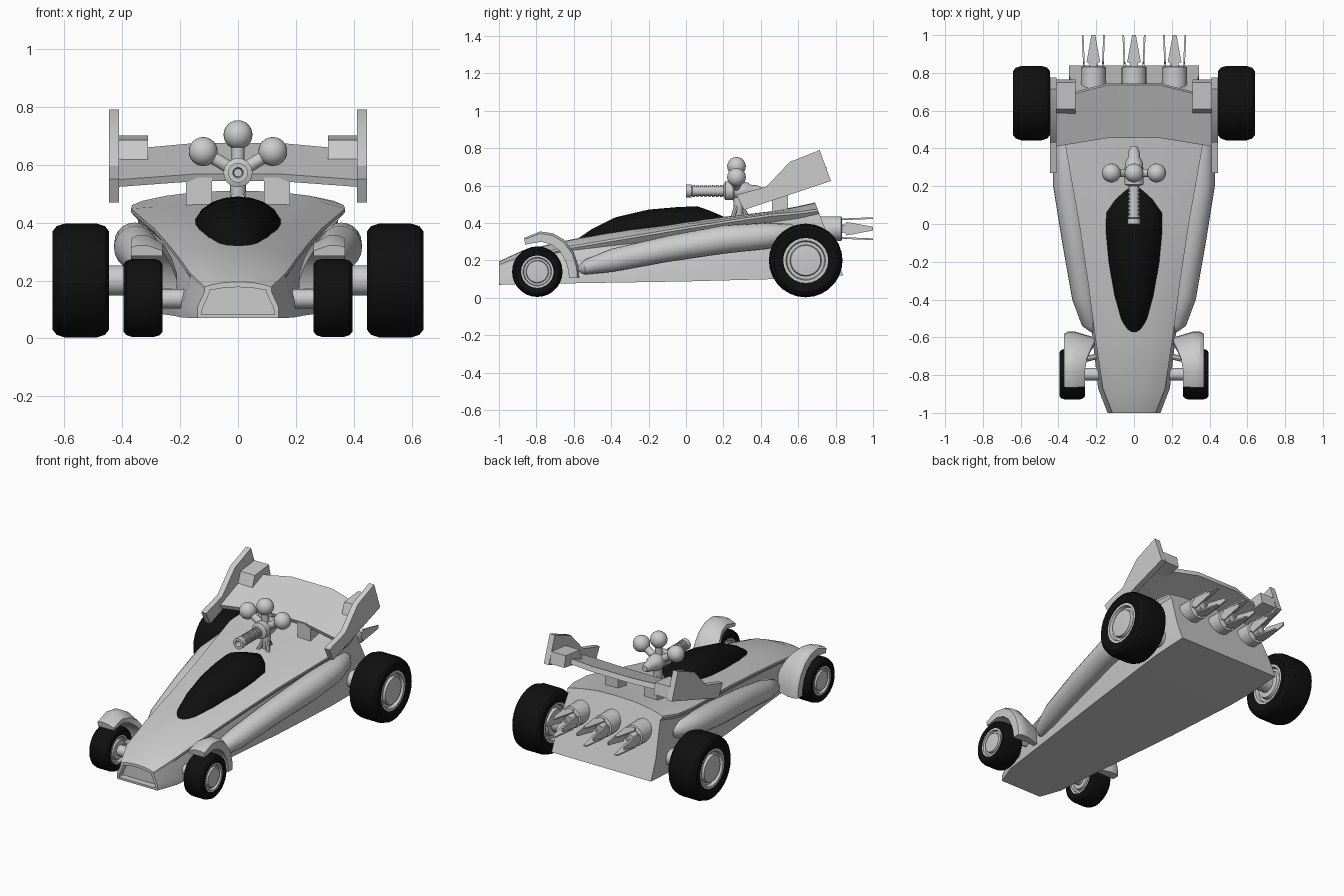
import bpy, bmesh, math
from mathutils import Vector

if "Cube" in bpy.data.objects:
    bpy.data.objects.remove(bpy.data.objects["Cube"])


def material(name, v):
    m = bpy.data.materials.new(name)
    m.diffuse_color = (v, v, v, 1)
    m.use_nodes = True
    m.node_tree.nodes["Principled BSDF"].inputs["Base Color"].default_value = m.diffuse_color
    return m


GREY = material("body grey", 0.6)
BLACK = material("black", 0.005)


def loft(name, rings, mat=GREY, inset=None):
    """Skin a list of closed rings and cap both ends; optionally recess the first cap."""
    bm = bmesh.new()
    vs = [[bm.verts.new(p) for p in r] for r in rings]
    n = len(rings[0])
    for a, b in zip(vs, vs[1:]):
        for i in range(n):
            j = (i + 1) % n
            bm.faces.new((a[i], a[j], b[j], b[i]))
    cap = bm.faces.new(vs[0][::-1])
    bm.faces.new(vs[-1])
    bmesh.ops.recalc_face_normals(bm, faces=bm.faces)
    if inset:
        bmesh.ops.inset_region(bm, faces=[cap], thickness=inset[0])
        r = bmesh.ops.extrude_discrete_faces(bm, faces=[cap])
        bmesh.ops.translate(bm, verts=r['faces'][0].verts, vec=(0, inset[1], 0))
        bm.normal_update()
    me = bpy.data.meshes.new(name)
    bm.to_mesh(me)
    bm.free()
    me.materials.append(mat)
    ob = bpy.data.objects.new(name, me)
    bpy.context.collection.objects.link(ob)
    return ob


def lathe(name, profile, centre, axis, mat=GREY, n=24):
    """Turn (radius, height) points round an axis."""
    q = Vector((0, 0, 1)).rotation_difference(Vector(axis))
    c = Vector(centre)
    return loft(name, [[c + q @ Vector((r * math.cos(2 * math.pi * i / n),
                                        r * math.sin(2 * math.pi * i / n), h))
                        for i in range(n)] for r, h in profile], mat)


def rod(name, a, b, r, n=16, r2=None):
    d = Vector(b) - Vector(a)
    return lathe(name, [(r, 0), (r2 or r, d.length)], a, d.normalized(), n=n)


def prism(name, yz, x0, x1, mat=GREY):
    return loft(name, [[(x, y, z) for y, z in yz] for x in (x0, x1)], mat)


def ball(name, c, r):
    k = 12
    lathe(name, [(max(r * math.sin(math.pi * i / k), 0.001), -r * math.cos(math.pi * i / k))
                 for i in range(k + 1)], c, (0, 0, 1))


# hull: y, bottom z, bottom half width, edge z, edge half width, crown z, groove
def hull_ring(y, zb, xb, ze, xe, zc, g, shear=0):
    h = ze - zb
    half = [(xb, zb), (xb, zb + h * .35), (xe - g, ze - .015 - g), (xe, ze - .012), (xe, ze),
            (xe * .75, ze + (zc - ze) * .5), (xe * .4, ze + (zc - ze) * .9)]
    pts = half + [(0, zc)] + [(-x, z) for x, z in half[::-1]]
    return [(x, y + shear * (zc - z), z) for x, z in pts]


loft("hull", [hull_ring(*a) for a in (
    (-1.0, .07, .14, .178, .115, .195, 0),
    (-.87, .072, .19, .225, .165, .255, 0),
    (-.6, .078, .22, .28, .205, .315, .01),
    (-.3, .083, .255, .33, .245, .37, .025),
    (0, .088, .29, .38, .29, .41, .03),
    (.45, .1, .335, .448, .37, .462, .03),
    (.6, .108, .345, .46, .365, .49, .02),
    (.69, .12, .345, .475, .33, .51, .01, .385))], inset=(.018, .04))

# cockpit canopy: y, half width, base z, top z
rings = []
for y, w, zb, zt in ((-.585, .045, .27, .312), (-.5, .08, .28, .37), (-.38, .11, .29, .43),
                     (-.2, .14, .32, .472), (-.05, .155, .34, .485), (.06, .155, .36, .49),
                     (.13, .11, .38, .465), (.2, .035, .4, .435)):
    rings.append([(w * math.cos(math.pi * i / 10), y, zb + (zt - zb) * math.sin(math.pi * i / 10) ** .8)
                  if 0 < i < 10 else (w * math.cos(math.pi * i / 10), y, zb) for i in range(11)])
loft("canopy", rings, BLACK)


def wheel(tag, s, x0, x1, y, z, r, rim):
    """Black tyre with a recessed grey rim and a raised hub on both sides."""
    w = (x1 - x0) / 2
    c = (s * (x0 + x1) / 2, y, z)
    half = [(rim, w * .6), (rim, w * .88), (rim * 1.2, w), (r * .86, w), (r * .95, w * .86), (r, w * .55)]
    lathe(tag + "_tyre", [(a, -h) for a, h in half] + [(a, h) for a, h in half[::-1]],
          c, (1, 0, 0), BLACK, 28)
    hub = [(rim * .45, w * .93), (rim * .68, w * .9), (rim * .72, w * .7), (rim * .85, w * .7),
           (rim * .9, w * .9), (rim * 1.02, w * .9)]
    lathe(tag + "_rim", [(a, -h) for a, h in hub] + [(a, h) for a, h in hub[::-1]], c, (1, 0, 0))


for s, side in ((-1, "left"), (1, "right")):
    # wheels and axles
    wheel(side + "_front", s, .26, .395, -.795, .14, .135, .085)
    wheel(side + "_rear", s, .445, .64, .64, .2, .197, .118)
    rod(side + "_front_axle", (s * .12, -.795, .137), (s * .28, -.795, .137), .033)
    rod(side + "_rear_axle", (s * .3, .64, .2), (s * .47, .64, .2), .052)
    rod(side + "_steering_arm", (s * .15, -.69, .15), (s * .28, -.72, .16), .016, 8)

    # rounded side pod
    rings = []
    for y, x, z, r in ((-.575, .21, .155, .015), (-.54, .235, .165, .04), (-.4, .265, .2, .062),
                       (-.1, .31, .262, .07), (.2, .352, .312, .076), (.42, .357, .33, .07),
                       (.56, .34, .34, .055), (.62, .32, .34, .03)):
        rings.append([(s * (x + r * math.cos(i * math.pi / 10)), y, z + r * math.sin(i * math.pi / 10))
                      for i in range(20)])
    loft(side + "_pod", rings)

    # front fender: outer path, inner path, inner edge x
    rings = []
    for yo, zo, yi, zi, xi in ((-.865, .32, -.86, .285, .26), (-.78, .355, -.775, .30, .26),
                               (-.71, .345, -.72, .285, .25), (-.65, .31, -.675, .25, .23),
                               (-.6, .245, -.645, .2, .21), (-.575, .17, -.63, .15, .21),
                               (-.57, .105, -.625, .105, .22)):
        ym, zm = (yo + yi) / 2, (zo + zi) / 2
        rings.append([(s * .37, yi, zi), (s * .37, yo * .8 + yi * .2, zo * .8 + zi * .2), (s * .35, yo, zo),
                      (s * .31, yo, zo), (s * xi, ym, zm), (s * xi, yi, zi)])
    loft(side + "_front_fender", rings)

    # rear wing end plate, inner wedge and strut
    prism(side + "_wing_end_plate", [(.27, .55), (.43, .595), (.555, .727), (.715, .79),
                                     (.775, .625), (.31, .47)], s * .41, s * .445)
    prism(side + "_wing_wedge", [(.58, .6), (.61, .685), (.75, .7), (.765, .63)], s * .31, s * .415)
    prism(side + "_wing_strut", [(.46, .44), (.46, .57), (.545, .6), (.545, .44)], s * .09, s * .18)

# rear wing, rising to the back and swept forward at the tips
rings = []
for x in (-.415, -.28, -.14, 0, .14, .28, .415):
    t = max(0, abs(x) - .14) / .275
    yf, yr, zf, zr = .455 - .045 * t, .735 - .07 * t, .568 - .02 * t, .675 - .025 * t
    rings.append([(x, yf, zf), (x, yr, zr), (x, yr + .01, zr - .03), (x, yf + .01, zf - .025)])
loft("rear_wing", rings)

# roof gun: ribbed barrel, housing, tail and stand
GZ = .572
prof = []
for i in range(8):
    h = .035 + i * .021
    prof += [(.032, h), (.032, h + .012), (.026, h + .012), (.026, h + .021)]
lathe("gun_barrel", [(.014, .04), (.018, 0), (.034, 0), (.034, .03), (.026, .03)] + prof, (0, 0, GZ), (0, 1, 0))
lathe("gun_housing", [(.03, 0), (.05, .01), (.05, .05), (.042, .06), (.05, .09), (.045, .13), (.032, .15),
                      (.03, .18), (.018, .21)], (0, .2, GZ), (0, 1, 0))
rod("gun_stand", (0, .28, .44), (0, .28, .55), .022, r2=.03)
for x, y in ((-.035, .25), (.035, .25), (0, .33)):
    rod("gun_stand_foot", (x, y, .43), (x * .3, .28 + (y - .28) * .3, .495), .012, 8)

# gun ammunition spheres on arms
for x, z in ((-.12, .645), (0, .703), (.12, .645)):
    ball("gun_sphere", (x, .27, z), .05)
    rod("gun_arm", (0, .27, GZ), (x, .27, z), .022)

# three thrusters with four petals each
for x in (-.215, 0, .215):
    lathe("thruster_base", [(.066, -.06), (.066, .085), (.055, .09), (.04, .09), (.03, .05)], (x, .745, .37),
          (0, 1, 0), n=20)
    rod("thruster_core", (x, .76, .37), (x, .86, .37), .028, r2=.02)
    for k in range(4):
        ca, sa = math.cos(k * math.pi / 2), math.sin(k * math.pi / 2)
        outline = [(-.02, .81), (-.02, .85), (-.036, .858), (-.01, 1.0), (.01, 1.0), (.036, .858), (.02, .85),
                   (.02, .81)]
        loft("thruster_petal", [[(x + ca * (r + (y - .9) * .04) - sa * u, y, .37 + sa * (r + (y - .9) * .04) + ca * u)
                                 for u, y in outline] for r in (.048, .057)])

# smooth the round parts, keep hard edges
for ob in bpy.context.collection.objects:
    ob.select_set(True)
    bpy.context.view_layer.objects.active = ob
bpy.ops.object.shade_smooth_by_angle(angle=math.radians(30))
